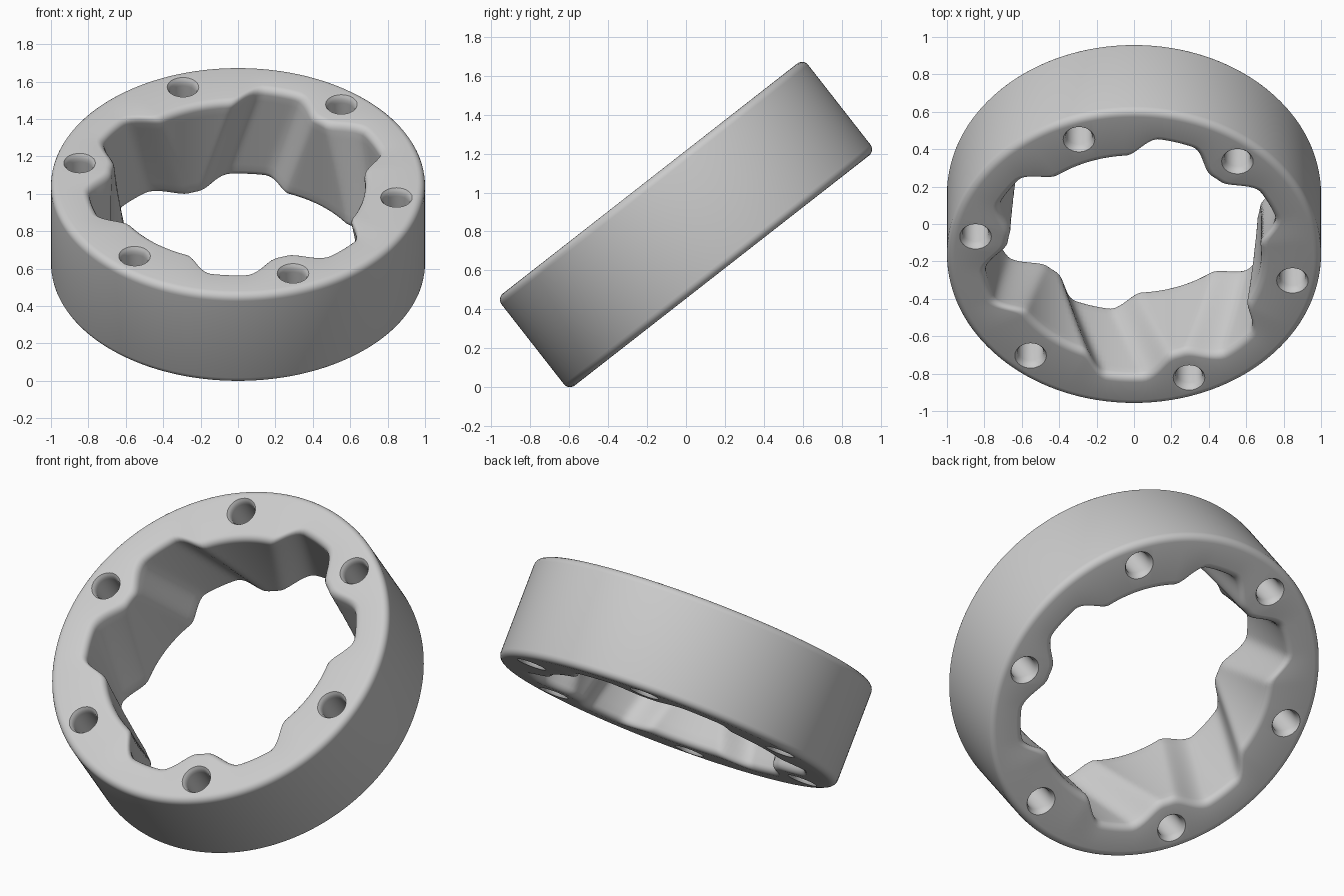
import bpy, bmesh
from math import sin, cos, pi, radians, degrees

if "Cube" in bpy.data.objects:
    bpy.data.objects.remove(bpy.data.objects["Cube"])

R, H, N = 1.0, 0.6, 240          # outer radius, thickness, angular steps
F, SEG = 0.04, 5                 # edge rounding
TILT = radians(38)
R_BOSS, R_LOBE = 0.68, 0.80      # inner wall at bosses / between them


def smooth(a, b, x):
    t = min(1, max(0, (x - a) / (b - a)))
    return t * t * (3 - 2 * t)


def inner_radius(deg, z):
    """Bosses around each hole widen alternately toward top and bottom."""
    k = round((deg + 10) / 60)
    d = abs(deg - (60 * k - 10))
    t = z / H + 0.5
    wide = t if k % 2 == 0 else 1 - t
    return R_BOSS + (R_LOBE - R_BOSS) * smooth(2 + 15 * wide, 17 + 13 * wide, d)


def section(deg):
    """Closed cross-section (r, z) of the ring at one angle."""
    h = H / 2
    pts = []
    arc = [i / SEG * pi / 2 for i in range(SEG + 1)]
    pts += [(R - F + F * sin(a), -h + F - F * cos(a)) for a in arc]
    pts += [(R - F + F * cos(a), h - F + F * sin(a)) for a in arc]
    for a in arc:
        z = h - F + F * cos(a)
        pts.append((inner_radius(deg, z) + F * (1 - sin(a)), z))
    for i in range(1, 12):
        z = (h - F) * (1 - i / 6)
        pts.append((inner_radius(deg, z), z))
    for a in arc:
        z = -h + F - F * sin(a)
        pts.append((inner_radius(deg, z) + F * (1 - cos(a)), z))
    return pts


def loft(bm, loops):
    """Skin a closed series of closed loops."""
    rings = [[bm.verts.new(p) for p in lp] for lp in loops]
    for i, a in enumerate(rings):
        b = rings[(i + 1) % len(rings)]
        for j in range(len(a)):
            m = (j + 1) % len(a)
            bm.faces.new((a[j], b[j], b[m], a[m]))


def finish(bm, name):
    bmesh.ops.recalc_face_normals(bm, faces=bm.faces)
    me = bpy.data.meshes.new(name)
    bm.to_mesh(me)
    bm.free()
    ob = bpy.data.objects.new(name, me)
    bpy.context.collection.objects.link(ob)
    return ob


# Ring body
bm = bmesh.new()
loops = []
for i in range(N):
    a = 2 * pi * i / N
    loops.append([(r * cos(a), r * sin(a), z) for r, z in section(degrees(a))])
loft(bm, loops)
ring = finish(bm, "lobed_ring")

# Six bolt holes with rounded mouths
bm = bmesh.new()
half = [(0.093, 0.32), (0.086, 0.302), (0.077, 0.289), (0.071, 0.275), (0.069, 0.255)]
prof = half + [(r, -z) for r, z in reversed(half)]
M = 28
for k in range(6):
    c = radians(60 * k - 10)
    cx, cy = 0.86 * cos(c), 0.86 * sin(c)
    rows = [[bm.verts.new((cx + r * cos(2 * pi * j / M), cy + r * sin(2 * pi * j / M), z))
             for j in range(M)] for r, z in prof]
    for a, b in zip(rows, rows[1:]):
        for j in range(M):
            m = (j + 1) % M
            bm.faces.new((a[j], a[m], b[m], b[j]))
    bm.faces.new(rows[0])
    bm.faces.new(rows[-1])
cutter = finish(bm, "hole_cutter")
cutter.hide_render = True

bpy.context.view_layer.objects.active = ring
ring.select_set(True)
mod = ring.modifiers.new("holes", 'BOOLEAN')
mod.operation = 'DIFFERENCE'
mod.solver = 'EXACT'
mod.object = cutter
bpy.ops.object.modifier_apply(modifier=mod.name)
bpy.data.objects.remove(cutter)
bpy.ops.object.shade_smooth_by_angle(angle=radians(35))

# Tilt and stand on the ground
ring.rotation_euler = (TILT, 0, 0)
bpy.context.view_layer.update()
ring.location.z = -min((ring.matrix_world @ v.co).z for v in ring.data.vertices)
